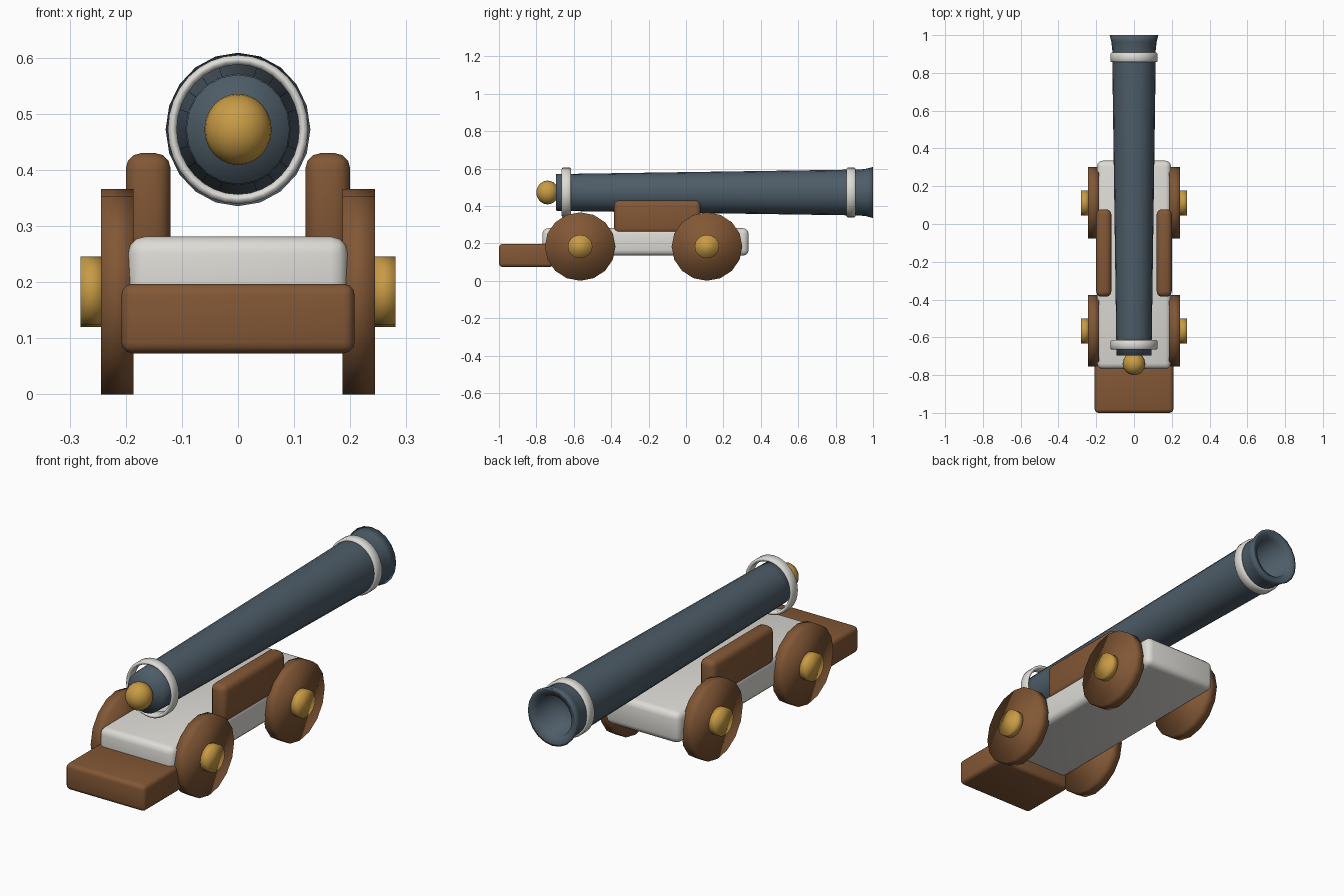
import bpy, bmesh, math

cube = bpy.data.objects.get("Cube")
if cube:
    bpy.data.objects.remove(cube, do_unlink=True)


def material(name, rgb):
    m = bpy.data.materials.new(name)
    m.use_nodes = True
    m.diffuse_color = (*rgb, 1)
    m.node_tree.nodes["Principled BSDF"].inputs["Base Color"].default_value = (*rgb, 1)
    return m


IRON = material("slate iron", (0.075, 0.108, 0.138))
WOOD = material("brown wood", (0.225, 0.096, 0.036))
BRASS = material("brass", (0.58, 0.33, 0.06))
WHITE = material("off white", (0.72, 0.71, 0.67))

AXIS_Z = 0.472    # height of the barrel axis
TALL = 1.06       # the gun is slightly taller than wide


def finish(bm, name, mat, sharp=False):
    bmesh.ops.recalc_face_normals(bm, faces=bm.faces)
    mesh = bpy.data.meshes.new(name)
    bm.to_mesh(mesh)
    bm.free()
    mesh.materials.append(mat)
    mesh.shade_smooth()
    obj = bpy.data.objects.new(name, mesh)
    bpy.context.collection.objects.link(obj)
    if sharp:
        bpy.ops.object.select_all(action='DESELECT')
        bpy.context.view_layer.objects.active = obj
        obj.select_set(True)
        bpy.ops.object.shade_smooth_by_angle(angle=math.radians(40))
    return obj


def box(name, mat, lo, hi, bevel):
    """Rounded box between two corners."""
    bm = bmesh.new()
    bmesh.ops.create_cube(bm, size=1)
    for v in bm.verts:
        v.co = [a + (c + 0.5) * (b - a) for a, b, c in zip(lo, hi, v.co)]
    bmesh.ops.bevel(bm, geom=bm.edges[:], offset=bevel, segments=3,
                    profile=0.5, affect='EDGES')
    return finish(bm, name, mat, sharp=True)


def lathe(name, mat, profile, sides, closed=False, sharp=False):
    """Revolve (y, radius) points around the barrel axis."""
    bm = bmesh.new()
    loops = []
    for y, r in profile:
        loop = []
        for i in range(sides):
            a = math.tau * i / sides
            loop.append(bm.verts.new((r * math.cos(a), y, AXIS_Z + TALL * r * math.sin(a))))
        loops.append(loop)
    pairs = list(zip(loops, loops[1:]))
    if closed:
        pairs.append((loops[-1], loops[0]))
    for p, q in pairs:
        for i in range(sides):
            j = (i + 1) % sides
            bm.faces.new((p[i], p[j], q[j], q[i]))
    bmesh.ops.remove_doubles(bm, verts=bm.verts[:], dist=1e-5)
    return finish(bm, name, mat, sharp)


def disc(name, mat, x0, x1, y, z, ry, rz, sides):
    """Cylinder lying along x."""
    bm = bmesh.new()
    bmesh.ops.create_cone(bm, cap_ends=True, segments=sides, radius1=1, radius2=1, depth=1)
    for v in bm.verts:
        cx, cy, cz = v.co
        v.co = ((x0 + x1) / 2 + cz * (x1 - x0), y + ry * cx, z + rz * cy)
    return finish(bm, name, mat)


# Barrel with flared muzzle and bore
lathe("barrel", IRON, [
    (-0.695, 0), (-0.695, 0.092), (-0.61, 0.094), (0.86, 0.115), (0.92, 0.115),
    (0.965, 0.12), (1.0, 0.129), (1.0, 0.118), (0.985, 0.09), (0.88, 0.08), (0.87, 0)], 20)

# Hoops around breech and muzzle
for name, y in (("breech_hoop", -0.64), ("muzzle_hoop", 0.882)):
    w, c, inner, outer = 0.025, 0.006, 0.109, 0.125
    lathe(name, WHITE, [
        (y - w, inner + c), (y - w, outer - c), (y - w + c, outer), (y + w - c, outer),
        (y + w, outer - c), (y + w, inner + c), (y + w - c, inner), (y - w + c, inner)],
        32, closed=True)

# Breech knob
n = 12
lathe("breech_knob", BRASS, [
    (-0.74 - 0.06 * math.cos(math.pi * i / n), 0.06 * math.sin(math.pi * i / n))
    for i in range(n + 1)], 24)

# Carriage bed and trail block
box("carriage_bed", WHITE, (-0.196, -0.768, 0.134), (0.196, 0.335, 0.281), 0.03)
box("trail_block", WOOD, (-0.208, -1.0, 0.073), (0.208, -0.71, 0.197), 0.02)

# Cheeks, wheels and hubs on both sides
for side, s in (("left", 1), ("right", -1)):
    x0, x1 = sorted((s * 0.12, s * 0.2))
    box(side + "_cheek", WOOD, (x0, -0.385, 0.252), (x1, 0.078, 0.43), 0.028)
    for end, y in (("front", -0.566), ("rear", 0.112)):
        x0, x1 = sorted((s * 0.186, s * 0.244))
        disc(f"{end}_{side}_wheel", WOOD, x0, x1, y, 0.183, 0.189, 0.183, 16)
        x0, x1 = sorted((s * 0.24, s * 0.281))
        disc(f"{end}_{side}_hub", BRASS, x0, x1, y, 0.183, 0.066, 0.063, 16)
